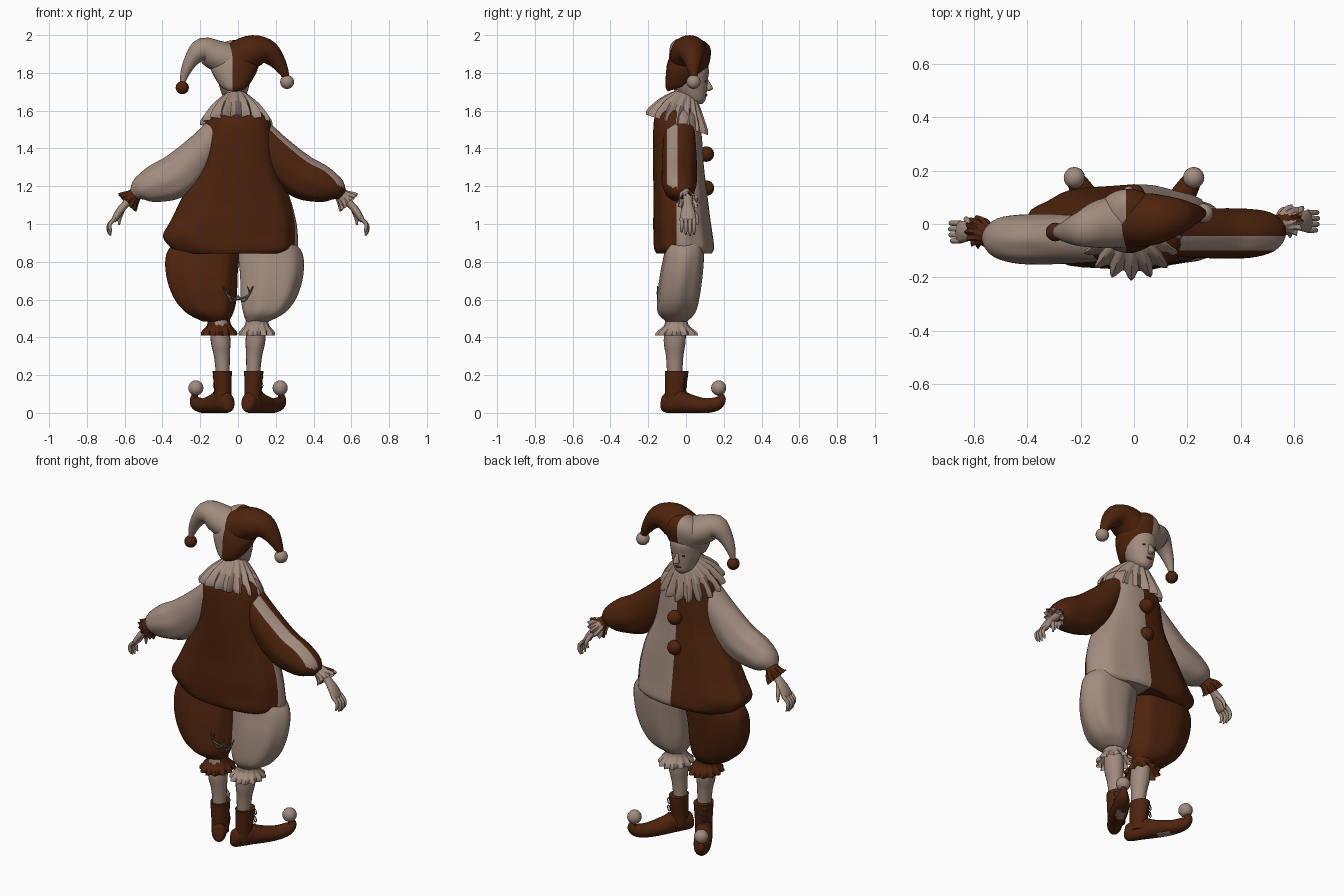
import bpy, bmesh, math
from mathutils import Vector

if "Cube" in bpy.data.objects:
    bpy.data.objects.remove(bpy.data.objects["Cube"])


def material(name, rgb):
    m = bpy.data.materials.new(name)
    m.use_nodes = True
    m.diffuse_color = (*rgb, 1)
    bsdf = m.node_tree.nodes["Principled BSDF"]
    bsdf.inputs["Base Color"].default_value = (*rgb, 1)
    bsdf.inputs["Roughness"].default_value = 0.8
    return m


TAN = material("pale_tan", (0.36, 0.26, 0.21))
BROWN = material("dark_brown", (0.076, 0.017, 0.004))
RED = material("lip_red", (0.1, 0.012, 0.01))
GREY = material("dull_grey", (0.12, 0.1, 0.09))


def finish(name, bm, mats, rule=None, angle=50):
    bmesh.ops.recalc_face_normals(bm, faces=bm.faces)
    bm.normal_update()
    if rule:
        for f in bm.faces:
            f.material_index = rule(f.calc_center_median(), f.normal)
    me = bpy.data.meshes.new(name)
    bm.to_mesh(me)
    bm.free()
    for m in mats:
        me.materials.append(m)
    ob = bpy.data.objects.new(name, me)
    bpy.context.collection.objects.link(ob)
    bpy.ops.object.select_all(action='DESELECT')
    ob.select_set(True)
    bpy.context.view_layer.objects.active = ob
    bpy.ops.object.shade_smooth_by_angle(angle=math.radians(angle))
    return ob


def spline(pts, sub):
    """Catmull-Rom through stations of any width."""
    out = []
    for i in range(len(pts) - 1):
        a, b, c, d = (pts[max(0, min(len(pts) - 1, i + k))] for k in (-1, 0, 1, 2))
        for j in range(sub):
            t = j / sub
            out.append([0.5 * (2 * q + (r - p) * t + (2 * p - 5 * q + 4 * r - s) * t * t
                               + (3 * q - p - 3 * r + s) * t ** 3)
                        for p, q, r, s in zip(a, b, c, d)])
    return out + [list(pts[-1])]


def loft(name, stations, mats, axis=None, ref=(0, 1, 0), segs=32, sub=4, pleats=8,
         square=1.0, caps=True, cuts=(), rule=None):
    """Skin rings given as (x, y, z, u radius, v radius[, pleat depth])."""
    rows = spline([tuple(s) + (0,) * (6 - len(s)) for s in stations], sub)
    bm, rings, ref = bmesh.new(), [], Vector(ref)
    for i, (x, y, z, ru, rv, amp) in enumerate(rows):
        nxt, prv = rows[min(i + 1, len(rows) - 1)], rows[max(i - 1, 0)]
        t = Vector(axis) if axis else Vector(nxt[:3]) - Vector(prv[:3])
        t.normalize()
        v = (ref - t * ref.dot(t)).normalized()
        u = v.cross(t)
        ring = []
        for k in range(segs):
            a = math.tau * k / segs
            c, s = math.cos(a), math.sin(a)
            w = 1 + amp * math.cos(pleats * a)
            p = (Vector((x, y, z)) + u * ru * w * math.copysign(abs(c) ** square, c)
                 + v * rv * w * math.copysign(abs(s) ** square, s))
            p.z = max(p.z, 0)
            ring.append(bm.verts.new(p))
        rings.append(ring)
    for a, b in zip(rings, rings[1:]):
        for k in range(segs):
            n = (k + 1) % segs
            bm.faces.new((a[k], a[n], b[n], b[k]))
    if caps:
        bm.faces.new(rings[0])
        bm.faces.new(rings[-1])
    for co, no in cuts:
        bmesh.ops.bisect_plane(bm, geom=bm.verts[:] + bm.edges[:] + bm.faces[:],
                               plane_co=co, plane_no=no)
    return finish(name, bm, mats, rule)


def ball(name, loc, r, mat, scale=(1, 1, 1)):
    bm = bmesh.new()
    bmesh.ops.create_uvsphere(bm, u_segments=20, v_segments=12, radius=r)
    bmesh.ops.scale(bm, vec=scale, verts=bm.verts)
    bmesh.ops.translate(bm, vec=loc, verts=bm.verts)
    return finish(name, bm, [mat])


def place(stations, side, dy=0, wide=1):
    return [(s[0] * side * wide, s[1] + dy, s[2], s[3] * wide) + tuple(s[4:]) for s in stations]


# Jacket: brown back, front split down the middle
loft("jacket", [(0, -.05, 1.62, .08, .07), (0, -.05, 1.57, .16, .115), (0, -.045, 1.45, .187, .13),
                (-.005, -.04, 1.3, .21, .135, .01), (-.015, -.028, 1.14, .285, .142, .015),
                (-.03, -.022, 1.02, .33, .15, .02), (-.047, -.015, .935, .355, .155, .025),
                (-.025, -.01, .87, .33, .157, .02), (-.02, -.01, .843, .29, .145)],
     [BROWN, TAN], axis=(0, 0, 1), segs=48, pleats=9, square=.88,
     cuts=[((0, 0, 0), (1, 0, 0)), ((0, -.05, 0), (0, 1, 0))],
     rule=lambda c, n: int(c.x > 0 and c.y > -.05))
for label, z in (("upper", 1.37), ("lower", 1.19)):
    ball(label + "_button", (0, .108, z), .041, BROWN)

# Pleated collar, lower over the chest
loft("collar", [(-.01, -.005, 1.69, .05, .05, .02), (-.01, -.01, 1.67, .075, .075, .05),
                (-.01, -.03, 1.62, .125, .115, .08), (-.01, -.045, 1.555, .165, .15, .12),
                (-.01, -.048, 1.525, .168, .152, .14)],
     [TAN], axis=(0, .33, 1), segs=96, pleats=16, caps=False)

# Head and face
HX = -.02
loft("neck", [(-.01, -.02, 1.55, .06, .06), (HX, 0, 1.74, .05, .055)], [TAN])
loft("head", [(HX, .06, 1.635, .02, .025), (HX, .05, 1.655, .05, .052), (HX, .03, 1.70, .07, .08),
              (HX, .02, 1.76, .085, .095), (HX, .02, 1.83, .088, .098), (HX, .01, 1.9, .05, .05)],
     [TAN], axis=(0, 0, 1))
loft("nose", [(HX, .105, 1.77, .008, .008), (HX, .118, 1.74, .012, .014),
              (HX, .122, 1.715, .018, .02), (HX, .112, 1.703, .008, .008)],
     [TAN], axis=(0, 0, 1), segs=12)
ball("lips", (HX, .103, 1.682), .02, RED, (1, .5, .4))
for label, s in (("right", -1), ("left", 1)):
    ball(label + "_eye", (HX + s * .035, .104, 1.755), .011, RED, (1, .5, .5))

# Two-horned cap
SEAM = -.03
loft("cap", [(HX, .0, 1.735, .07, .1), (HX, .0, 1.765, .095, .115), (HX, .012, 1.84, .13, .125),
             (HX, .015, 1.9, .11, .118), (HX, .012, 1.945, .07, .08), (HX, .01, 1.962, .015, .02)],
     [TAN, BROWN], axis=(0, -.35, 1), cuts=[((SEAM, 0, 0), (1, 0, 0))],
     rule=lambda c, n: int(c.x > SEAM))
loft("right_horn", [(-.035, .012, 1.86, .09, .1), (-.12, 0, 1.895, .08, .092),
                    (-.19, -.018, 1.922, .063, .07), (-.245, -.027, 1.87, .04, .045),
                    (-.28, -.03, 1.80, .025, .026), (-.295, -.03, 1.74, .011, .011)], [TAN])
loft("left_horn", [(-.025, .012, 1.86, .095, .1), (.07, .018, 1.91, .09, .097),
                   (.15, .028, 1.912, .068, .074), (.205, .035, 1.865, .045, .048),
                   (.245, .04, 1.80, .025, .026), (.26, .04, 1.76, .011, .011)], [BROWN])
ball("right_cap_bell", (-.295, -.03, 1.722), .035, BROWN)
ball("left_cap_bell", (.26, .04, 1.752), .037, TAN)

SLEEVE = [(.1, -.035, 1.52, .06, .08), (.2, -.035, 1.38, .095, .09), (.32, -.035, 1.26, .113, .092, .02),
          (.43, -.035, 1.215, .1, .09, .02), (.51, -.03, 1.185, .07, .075), (.55, -.025, 1.155, .03, .035)]
CUFF = [(.525, -.02, 1.18, .03, .03), (.55, -.01, 1.15, .038, .038, .05), (.575, 0, 1.125, .055, .052, .1),
        (.588, 0, 1.112, .06, .056, .14)]
PALM = [(.55, 0, 1.15, .022, .025), (.595, 0, 1.105, .02, .025), (.625, 0, 1.07, .02, .036),
        (.65, 0, 1.03, .017, .042), (.66, 0, 1.012, .01, .038)]
TROUSER = [(.15, -.01, .92, .13, .1), (.168, -.01, .845, .17, .105, .02), (.174, -.025, .73, .167, .112, .03),
           (.158, -.04, .61, .147, .11, .035), (.135, -.05, .53, .11, .098, .03), (.105, -.05, .485, .062, .058)]
FRILL = [(.102, -.05, .5, .058, .058), (.1, -.05, .465, .062, .062, .04), (.1, -.05, .43, .085, .095, .1),
         (.1, -.05, .41, .085, .102, .12)]
CALF = [(.1, -.055, .5, .05, .055), (.092, -.06, .38, .052, .058), (.085, -.06, .3, .042, .046),
        (.08, -.06, .2, .036, .04)]
BOOT_SHAFT = [(.08, -.055, .04, .045, .055), (.08, -.055, .12, .046, .055), (.083, -.05, .2, .05, .061),
              (.083, -.05, .222, .051, .062)]
# Shoe rings as distance along the foot, height, side radius, vertical radius
SHOE = [(-.063, .05, .02, .03), (-.045, .05, .038, .05), (.03, .06, .045, .062), (.11, .047, .05, .05),
        (.2, .038, .047, .04), (.27, .048, .037, .036), (.3, .075, .023, .026), (.288, .105, .012, .012)]


def foot_point(s, along, z):
    return (s * (.075 + along * .52), -.07 + along * .853, z)


for label, s, cloth, cuff, dy in (("right", -1, BROWN, BROWN, -.03), ("left", 1, TAN, TAN, .01)):
    # Sleeve; the left one is brown with a pale stripe along the top
    if s > 0:
        loft("left_sleeve", SLEEVE, [BROWN, TAN], segs=40,
             cuts=[((0, -.1, 0), (0, 1, 0)), ((0, -.045, 0), (0, 1, 0))],
             rule=lambda c, n: int(-.1 < c.y < -.045 and n.z > 0.1))
    else:
        loft("right_sleeve", place(SLEEVE, s, -.022), [TAN], segs=40)
    loft(label + "_wrist_frill", place(CUFF, s, dy), [cuff, BROWN], segs=48, pleats=12, caps=False,
         rule=lambda c, n: int(.012 < c.y < .035))

    # Hand with curled fingers
    loft(label + "_palm", place(PALM, s, dy), [TAN], segs=16)
    for i, finger in enumerate(("little", "ring", "middle", "index")):
        y, reach = -.033 + i * .022, (.8, .95, 1, .93)[i]
        loft(f"{label}_{finger}_finger",
             place([(.65, y, 1.03, .011, .011), (.65 + .034 * reach, y, 1.03 - .035 * reach, .01, .01),
                    (.65 + .034 * reach, y, 1.03 - .07 * reach, .009, .009),
                    (.65 + .024 * reach, y, 1.03 - .092 * reach, .004, .004)], s, dy), [TAN], segs=10)
    loft(label + "_thumb", place([(.605, .015, 1.085, .012, .012), (.625, .045, 1.04, .012, .011),
                                  (.63, .052, .995, .005, .005)], s, dy), [TAN], segs=10)

    # Baggy trouser leg, knee frill and calf
    loft(label + "_trouser_leg", place(TROUSER, s, 0, 1.13 if s < 0 else 1), [cloth],
         axis=(0, 0, 1), segs=42, pleats=7, square=.9)
    loft(label + "_knee_frill", place(FRILL, s), [cloth], axis=(0, 0, 1), segs=48, pleats=12, caps=False)
    loft(label + "_calf", place(CALF, s), [TAN], segs=20)

    # Curled boot with pale sole patch, bell and buckle rings
    loft(label + "_boot_shaft", place(BOOT_SHAFT, s), [BROWN], axis=(0, 0, 1))
    loft(label + "_shoe", [foot_point(s, a, z) + (ru, rv) for a, z, rv, ru in SHOE], [BROWN, TAN],
         ref=(s * .853, -.52, 0), segs=24, rule=lambda c, n: int(n.z < -.85 and .04 < c.y < .11))
    ball(label + "_shoe_bell", foot_point(s, .285, .132), .04, TAN)
    for z in (.1, .145, .19):
        bpy.ops.mesh.primitive_torus_add(major_radius=.016, minor_radius=.003, major_segments=16,
                                         minor_segments=6, location=(s * .118, -.005, z),
                                         rotation=(math.radians(90), 0, math.radians(-31 * s)))
        ring = bpy.context.object
        ring.name = label + "_boot_ring"
        ring.data.materials.append(GREY)

# Small tangled cord at the seat
for s in (-1, 1):
    for k in range(2):
        loft("seat_cord", [(0, -.13, .62 - k * .02, .004, .004), (s * .03, -.145, .59 + k * .02, .005, .005),
                           (s * .06, -.15, .63, .005, .005), (s * (.08 - k * .03), -.15, .67, .003, .003)],
             [GREY], segs=8)
